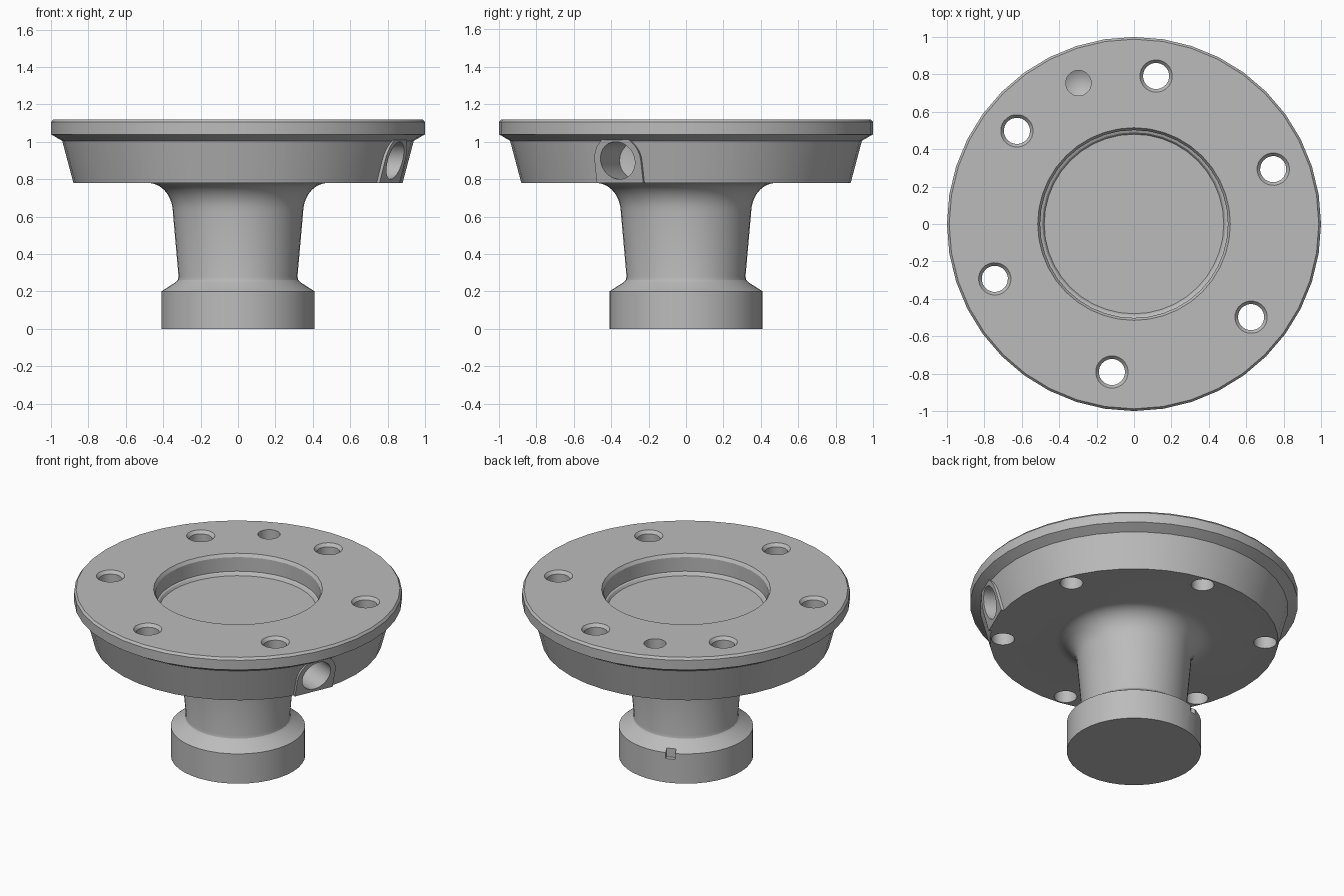
import bpy, bmesh, math
from mathutils import Matrix, Vector

if "Cube" in bpy.data.objects:
    bpy.data.objects.remove(bpy.data.objects["Cube"])

steel = bpy.data.materials.new("grey steel")
steel.use_nodes = True
GREY = (0.5, 0.5, 0.5, 1)
steel.diffuse_color = GREY
steel.node_tree.nodes["Principled BSDF"].inputs["Base Color"].default_value = GREY


def finish(name, bm, matrix=Matrix()):
    bmesh.ops.recalc_face_normals(bm, faces=bm.faces)
    bm.transform(matrix)
    mesh = bpy.data.meshes.new(name)
    bm.to_mesh(mesh)
    bm.free()
    mesh.materials.append(steel)
    ob = bpy.data.objects.new(name, mesh)
    bpy.context.collection.objects.link(ob)
    return ob


def revolve(name, profile, sides, matrix=Matrix()):
    """Lathe a (radius, z) profile that starts and ends on the axis."""
    bm = bmesh.new()
    verts = [bm.verts.new((r, 0, z)) for r, z in profile]
    edges = [bm.edges.new(pair) for pair in zip(verts, verts[1:])]
    bmesh.ops.spin(bm, geom=verts + edges, axis=(0, 0, 1), cent=(0, 0, 0),
                   angle=math.tau, steps=sides, use_merge=False)
    bmesh.ops.remove_doubles(bm, verts=bm.verts, dist=1e-4)
    return finish(name, bm, matrix)


def combine(target, tool, operation):
    mod = target.modifiers.new(operation, 'BOOLEAN')
    mod.operation, mod.object, mod.solver = operation, tool, 'EXACT'
    bpy.context.view_layer.objects.active = target
    bpy.ops.object.modifier_apply(modifier=mod.name)
    bpy.data.objects.remove(tool)


def around(angle, radius, z=0):
    return Matrix.Rotation(math.radians(angle), 4, 'Z') @ Matrix.Translation((radius, 0, z))


# Turned body: foot, tapered neck with fillet, tapered hub, rim and top recess
foot = [(0, 0), (0.41, 0), (0.41, 0.2), (0.335, 0.248), (0.322, 0.262), (0.318, 0.28)]
fillet = [(0.48 - 0.132 * math.cos(t), 0.62 + 0.16 * math.sin(t))
          for t in (math.radians(a) for a in range(0, 81, 10))]
hub = [(0.48, 0.78), (0.88, 0.78), (0.94, 1.005), (1, 1.04), (1, 1.105), (0.988, 1.12)]
recess = [(0.515, 1.12), (0.502, 1.1), (0.502, 1.005), (0.49, 1.0), (0.48, 0.985), (0, 0.985)]
body = revolve("flanged_hub", foot + fillet + hub + recess, 40)

# Arched pad around the side port, its face sloped like the hub
PORT, Z, R = -23.5, 0.9, 0.135
outline = [(-R, 0.78)]
outline += [(-R * math.cos(math.pi * i / 16), Z + R * math.sin(math.pi * i / 16)) for i in range(17)]
outline += [(R, 0.78)]
bm = bmesh.new()
face = bm.faces.new([bm.verts.new((0.884 + (z - 0.78) * 0.27, y, z)) for y, z in outline])
back = bmesh.ops.extrude_face_region(bm, geom=[face])
for v in back["geom"]:
    if isinstance(v, bmesh.types.BMVert):
        v.co.x = 0.7
pad = finish("port_pad", bm, Matrix.Rotation(math.radians(PORT), 4, 'Z'))
combine(body, pad, 'UNION')

# Blind radial port
inward = around(PORT, 1.1, Z) @ Matrix.Rotation(-math.pi / 2, 4, 'Y')
port = revolve("port_cutter", [(0, 0), (0.1, 0), (0.1, 0.44), (0, 0.46)], 28, inward)
combine(body, port, 'DIFFERENCE')

# Six chamfered bolt holes
for i in range(6):
    bolt = revolve("bolt_cutter", [(0, 0.7), (0.07, 0.7), (0.07, 1.1), (0.095, 1.13), (0, 1.13)],
                   24, around(21.5 + 60 * i, 0.8))
    combine(body, bolt, 'DIFFERENCE')

# Drilled locating hole with a conical bottom
pin = revolve("pin_cutter", [(0, 0.95), (0.068, 0.99), (0.068, 1.13), (0, 1.13)],
              24, around(111.5, 0.81))
combine(body, pin, 'DIFFERENCE')

# Small index notch on the foot, in line with the locating hole
bm = bmesh.new()
bmesh.ops.create_cube(bm, size=1)
bmesh.ops.scale(bm, vec=Vector((0.06, 0.06, 0.09)), verts=bm.verts)
notch = finish("notch_cutter", bm, around(111.5, 0.41, 0.205))
combine(body, notch, 'DIFFERENCE')

# Smooth turned surfaces, crisp machined edges
bpy.ops.object.select_all(action='DESELECT')
body.select_set(True)
bpy.context.view_layer.objects.active = body
bpy.ops.object.shade_smooth_by_angle(angle=math.radians(22))
